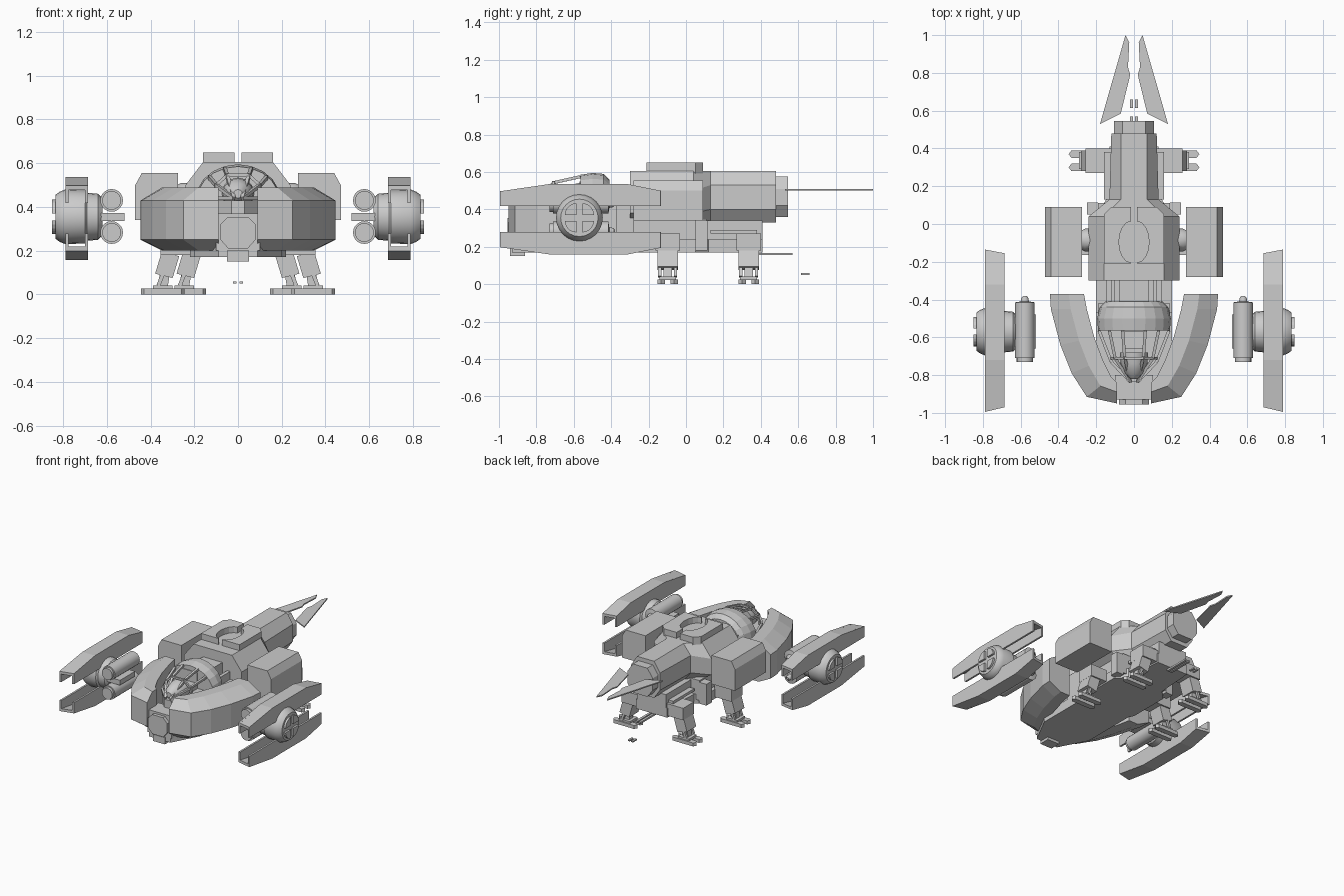
import bpy, bmesh
from math import cos, sin, pi
from mathutils import Vector

cube = bpy.data.objects.get("Cube")
if cube:
    bpy.data.objects.remove(cube, do_unlink=True)

grey = bpy.data.materials.new("hull_grey")
grey.use_nodes = True
colour = (0.6, 0.6, 0.6, 1)
grey.diffuse_color = colour
grey.node_tree.nodes["Principled BSDF"].inputs["Base Color"].default_value = colour


def loft(name, rings, mirror=True, smooth=False):
    """Skin a list of equal-length point rings and cap both ends."""
    bm = bmesh.new()
    loops = [[bm.verts.new(p) for p in ring] for ring in rings]
    n = len(loops[0])
    for a, b in zip(loops, loops[1:]):
        for i in range(n):
            j = (i + 1) % n
            bm.faces.new((a[i], a[j], b[j], b[i]))
    bm.faces.new(loops[0])
    bm.faces.new(loops[-1])
    bmesh.ops.recalc_face_normals(bm, faces=bm.faces)
    mesh = bpy.data.meshes.new(name)
    bm.to_mesh(mesh)
    bm.free()
    mesh.materials.append(grey)
    obj = bpy.data.objects.new(name, mesh)
    bpy.context.collection.objects.link(obj)
    if smooth:
        bpy.ops.object.select_all(action='DESELECT')
        obj.select_set(True)
        bpy.context.view_layer.objects.active = obj
        bpy.ops.object.shade_smooth_by_angle()
    if mirror:
        obj.modifiers.new("Mirror", 'MIRROR')
    return obj


def prism(name, pts, axis, lo, hi, mirror=True):
    """Extrude a 2D outline along x, y or z."""
    def place(p, d):
        p = list(p)
        p.insert("xyz".index(axis), d)
        return p
    return loft(name, [[place(p, d) for p in pts] for d in (lo, hi)], mirror)


def box(name, x, y, z, mirror=True):
    outline = [(x[0], y[0]), (x[1], y[0]), (x[1], y[1]), (x[0], y[1])]
    return prism(name, outline, "z", z[0], z[1], mirror)


def lathe(name, profile, centre, axis, sides=20, mirror=True):
    """Revolve (position, radius) pairs around an x or y axis line."""
    rings = []
    for d, r in profile:
        ring = []
        for i in range(sides):
            t = 2 * pi * i / sides
            u, v = centre[0] + r * cos(t), centre[1] + r * sin(t)
            ring.append((d, u, v) if axis == "x" else (u, d, v))
        rings.append(ring)
    return loft(name, rings, mirror, True)


def strut(name, a, b, w=0.012, mirror=True):
    """Square bar between two points."""
    a, b = Vector(a), Vector(b)
    d = (b - a).normalized()
    s = d.cross(Vector((0, 0, 1)) if abs(d.z) < 0.9 else Vector((0, 1, 0))).normalized() * w / 2
    t = d.cross(s)
    return loft(name, [[p + s + t, p - s + t, p - s - t, p + s - t] for p in (a, b)], mirror)


def section(y, top, side, zt, zs, zl, zb):
    half = [(top, zt), (side, zs), (side, zl), (top, zb)]
    return [(x, y, z) for x, z in half] + [(-x, y, z) for x, z in reversed(half)]


# Main hull and tail
loft("main_hull", [section(-.3, .16, .24, .605, .5, .38, .33),
                   section(.04, .16, .24, .605, .5, .38, .33),
                   section(.13, .07, .13, .605, .53, .4, .33),
                   section(.48, .07, .12, .605, .53, .4, .33)], False)
loft("tail_cap", [section(.47, .06, .105, .575, .51, .42, .36),
                  section(.545, .06, .105, .575, .51, .42, .36)], False)

# Roof plates with a round hatch recess between them
bite = [(.015 + .065 * sin(pi * i / 8), -.095 - .11 * cos(pi * i / 8)) for i in range(9)]
prism("roof_plate", [(.015, -.21)] + bite + [(.015, .09), (.12, .09), (.16, .05), (.16, -.21)],
      "z", .59, .65)

# Shoulder pods
prism("shoulder_pod", [(.275, .34), (.47, .34), (.47, .5), (.44, .555), (.275, .555)], "y", -.28, .09)
lathe("shoulder_joint", [(.22, .06), (.26, .06), (.29, .045)], (-.085, .45), "x", 12)

# Belly
prism("belly", [(.09, -.93), (.2, -.72), (.2, -.3), (.22, -.26), (.22, .05), (.15, .12), (.13, .41),
                (-.13, .41), (-.15, .12), (-.22, .05), (-.22, -.26), (-.2, -.3), (-.2, -.72),
                (-.09, -.93)], "z", .17, .24, False)
box("belly_core", (-.19, .19), (-.28, .11), (.2, .35), False)
box("belly_tail", (-.12, .12), (.1, .41), (.2, .34), False)
box("belly_ledge", (.1, .16), (.13, .38), (.27, .29))
box("side_bulkhead", (.19, .25), (.05, .115), (.18, .34))

# Curved nose arms: outer point, inner point for each station
stations = [((.445, -.37), (.265, -.37)), ((.44, -.45), (.25, -.45)), ((.39, -.64), (.21, -.6)),
            ((.33, -.79), (.165, -.72)), ((.25, -.915), (.12, -.81)), ((.09, -.95), (.09, -.84))]
arm = []
for o, i in stations:
    o, i = Vector(o), Vector(i)
    mid = o.lerp(i, .55)
    arm.append([(p.x, p.y, z) for p, z in
                ((o, .25), (o, .43), (mid, .49), (i, .49), (i, .2), (mid, .2))])
loft("nose_arm", arm)

# Chin
box("chin_block", (-.1, .1), (-.93, -.8), (.2, .37), False)
prism("chin_plate", [(-.08, .25), (-.045, .21), (.045, .21), (.08, .25),
                     (.08, .32), (.045, .355), (-.045, .355), (-.08, .32)], "y", -.955, -.92, False)
box("chin_sensor", (-.05, .05), (-.94, -.86), (.15, .2), False)

# Cockpit tub, seat and console
loft("cockpit_tub", [[(x, y, z) for x, y in
                      ((.19, -.42), (.19, -.57), (.12, -.73), (.03, -.835),
                       (-.03, -.835), (-.12, -.73), (-.19, -.57), (-.19, -.42))]
                     for z in (.22, .43)], False)
box("seat_base", (-.06, .06), (-.66, -.52), (.43, .47), False)
box("seat_back", (-.06, .06), (-.57, -.52), (.45, .55), False)
lathe("nose_dome", [(-.82, .02), (-.79, .05), (-.74, .07), (-.68, .075)], (0, .46), "y", 12, False)


# Canopy hood and frame
def arch(y, rx, h, base=.43, n=10):
    return [(rx * cos(pi * i / n), y, base + h * sin(pi * i / n)) for i in range(n + 1)]


loft("canopy_hood", [arch(-.565, .19, .155), arch(-.5, .195, .165),
                     arch(-.44, .18, .16), arch(-.41, .15, .13)], False)
tip = (.02, -.835, .44)
for a, b in (((.06, -.565, .575), (.05, -.7, .545)), ((.05, -.7, .545), tip),
             ((.13, -.565, .535), (.1, -.71, .5)), ((.1, -.71, .5), tip),
             ((.185, -.565, .44), (.12, -.73, .44)), ((.12, -.73, .44), tip)):
    strut("canopy_frame", a, b, .016)
rib = [(-.12, .44), (-.1, .5), (-.05, .545), (.05, .545), (.1, .5), (.12, .44)]
for a, b in zip(rib, rib[1:]):
    strut("canopy_rib", (a[0], -.71, a[1]), (b[0], -.71, b[1]), .014, False)

# Neck between cockpit and hull
box("neck", (-.08, .08), (-.45, -.28), (.24, .53), False)
box("neck_side", (.1, .2), (-.47, -.28), (.24, .42))
box("neck_pipe", (.12, .145), (-.45, -.28), (.42, .48))

# Tail blades, tow rods and loose ground pads
prism("tail_blade", [(.045, 1), (.025, .96), (.032, .83), (.02, .79), (.07, .585), (.18, .53)],
      "z", .5, .509)
box("tow_rod", (.004, .022), (.38, .57), (.155, .168))
box("ground_pad", (.006, .022), (.615, .66), (.05, .06))


# Engine rails: upper and lower channels with slanted ends
def rail(name, flip):
    def z(v):
        return .695 - v if flip else v
    top = [(-.98, .497), (-.72, .537), (-.32, .537), (-.145, .5)]

    def strip(part, x0, x1, lower):
        rings = []
        for x in (x0, x1):
            def slant(y):
                k = (x - .685) / .105
                return y - .025 * k + .01 if y < -.9 else (y + .02 * k - .01 if y > -.2 else y)
            ring = [(x, slant(y), z(v)) for y, v in top]
            ring += [(x, slant(y), z(lower(v))) for y, v in reversed(top)]
            rings.append(ring)
        loft(name + part, rings)
    strip("_outer_wall", .776, .79, lambda v: .417)
    strip("_inner_wall", .685, .699, lambda v: .417)
    strip("_web", .69, .785, lambda v: v - .02)


rail("upper_rail", False)
rail("lower_rail", True)

# Engine hub with four raised quadrant plugs on its outer cap
hub = (-.57, .355)
lathe("engine_hub", [(.62, .085), (.64, .105), (.69, .11), (.7, .122), (.79, .125),
                     (.815, .115), (.835, .1)], hub, "x", 24)
for sy in (-1, 1):
    for sz in (-1, 1):
        pts = [(.016, .016)] + [(.016 + .062 * cos(pi * i / 10), .016 + .062 * sin(pi * i / 10))
                                for i in range(6)]
        prism("hub_plug", [(hub[0] + sy * a, hub[1] + sz * b) for a, b in pts], "x", .82, .85)

# Twin thruster barrels
box("thruster_bracket", (.52, .66), (-.66, -.48), (.335, .372))
for z in (.43, .283):
    lathe("thruster_barrel", [(-.73, .03), (-.73, .043), (-.71, .043), (-.71, .052), (-.415, .052),
                              (-.41, .022), (-.39, .018), (-.38, .008)], (.578, z), "y", 20)


# Landing legs
def leg(name, x, y):
    for s in (-.035, .035):
        pad = [(-.1, 0), (-.085, .02), (.085, .02), (.1, 0), (.085, -.02), (-.085, -.02)]
        prism(name + "_toe", [(x + a, y + s + b) for a, b in pad], "z", 0, .026)
    box(name + "_foot_bar", (x - .045, x + .045), (y - .045, y + .045), (.022, .04))
    strut(name + "_ankle", (x, y, .035), (x - .01, y, .1), .045)
    for s in (-.042, .042):
        strut(name + "_piston", (x + .02, y + s, .04), (x - .01, y + s, .12), .018)

    def ring(cx, cz):
        return [(cx + a, y + b, cz + a * .25) for a, b in
                ((-.04, -.055), (.04, -.055), (.04, .055), (-.04, .055))]
    loft(name + "_shin", [ring(x - .005, .085), ring(x - .035, .185)])
    box(name + "_hip", (x - .13, x + .01), (y - .065, y + .065), (.18, .27))


leg("front_leg", .344, -.098)
leg("rear_leg", .246, .335)
